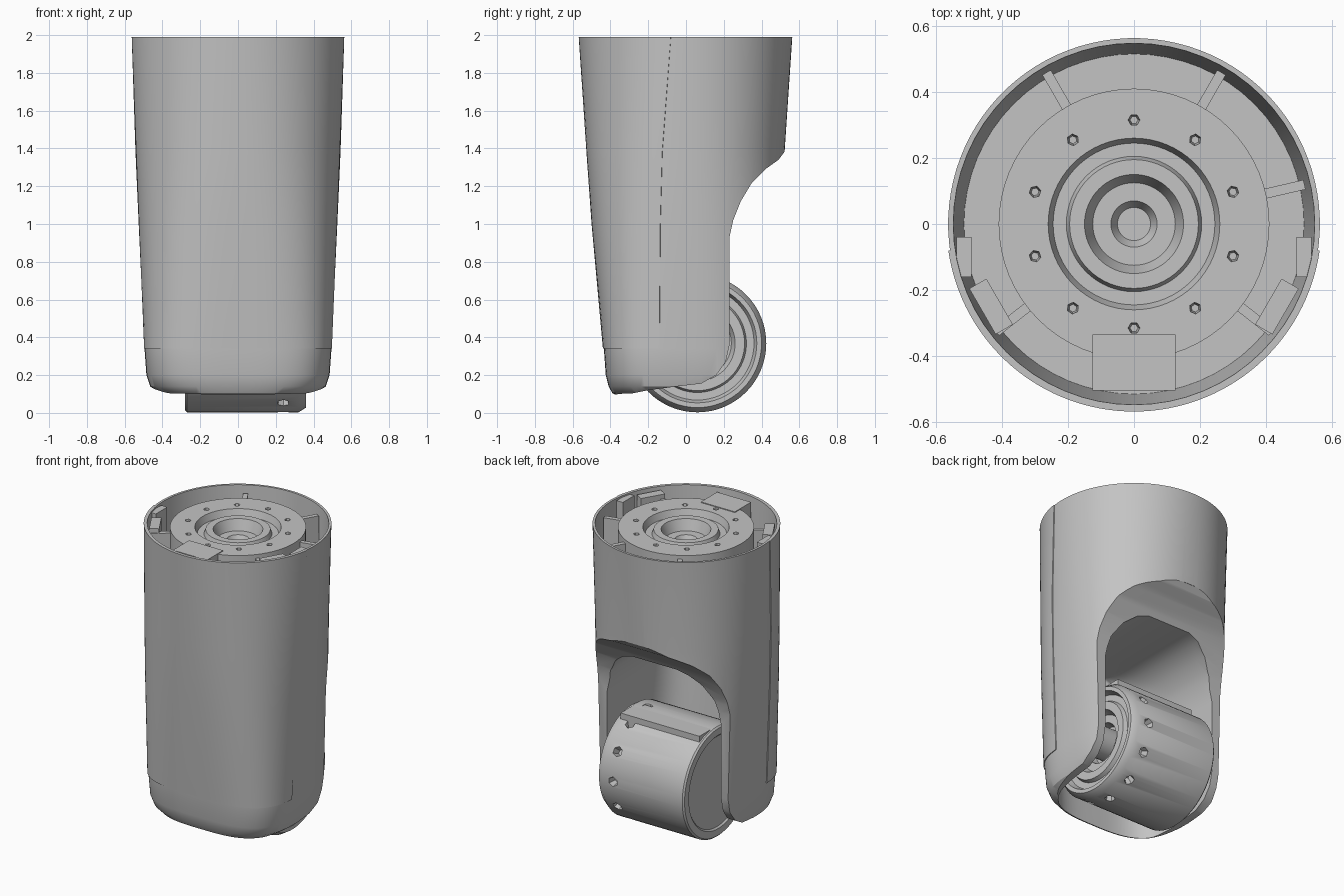
import bpy, bmesh, math
from mathutils import Matrix

if "Cube" in bpy.data.objects:
    bpy.data.objects.remove(bpy.data.objects["Cube"], do_unlink=True)

grey = bpy.data.materials.new("satin_grey")
grey.use_nodes = True
grey.diffuse_color = (0.55, 0.55, 0.55, 1)
grey.node_tree.nodes["Principled BSDF"].inputs["Base Color"].default_value = (0.55, 0.55, 0.55, 1)


def finish(name, bm):
    bmesh.ops.recalc_face_normals(bm, faces=bm.faces)
    mesh = bpy.data.meshes.new(name)
    bm.to_mesh(mesh)
    bm.free()
    mesh.materials.append(grey)
    ob = bpy.data.objects.new(name, mesh)
    bpy.context.collection.objects.link(ob)
    return ob


def activate(ob):
    bpy.ops.object.select_all(action='DESELECT')
    ob.select_set(True)
    bpy.context.view_layer.objects.active = ob


def smooth(ob):
    activate(ob)
    bpy.ops.object.shade_smooth_by_angle(angle=math.radians(32))


def cut(ob, cutter):
    activate(ob)
    mod = ob.modifiers.new("cut", 'BOOLEAN')
    mod.operation, mod.solver, mod.object = 'DIFFERENCE', 'EXACT', cutter
    bpy.ops.object.modifier_apply(modifier=mod.name)
    bpy.data.objects.remove(cutter, do_unlink=True)


def section(row, a, grow=0.0):
    # Row: height, half width, front depth, back depth, squareness (2 is round)
    z, w, f, b, n = row
    c, s = math.cos(a), math.sin(a)
    if s > 0:
        f, n = b, 1 + n / 2
    return (math.copysign((w + grow) * abs(c) ** (2 / n), c),
            math.copysign((f + grow) * abs(s) ** (2 / n), s), z)


def loft(name, rows, sides=96):
    bm = bmesh.new()
    rings = [[bm.verts.new(section(r, math.tau * (i + 0.5) / sides)) for i in range(sides)]
             for r in rows]
    for lo, hi in zip(rings, rings[1:]):
        for i in range(sides):
            j = (i + 1) % sides
            bm.faces.new((lo[i], lo[j], hi[j], hi[i]))
    bm.faces.new(rings[0])
    bm.faces.new(rings[-1])
    return finish(name, bm)


def lathe(name, profile, sides=64, matrix=Matrix()):
    # Profile of (radius, height), spun round z
    bm = bmesh.new()
    vs = [bm.verts.new((r, 0, h)) for r, h in profile]
    edges = [bm.edges.new(p) for p in zip(vs, vs[1:])]
    bmesh.ops.spin(bm, geom=vs + edges, axis=(0, 0, 1), cent=(0, 0, 0),
                   angle=math.tau, steps=sides, use_merge=True)
    bmesh.ops.remove_doubles(bm, verts=bm.verts, dist=0.0001)
    bm.transform(matrix)
    return finish(name, bm)


def cones(name, matrices, radius, depth, sides=6):
    bm = bmesh.new()
    for m in matrices:
        bmesh.ops.create_cone(bm, cap_ends=True, segments=sides, radius1=radius * 0.5,
                              radius2=radius, depth=depth, matrix=m)
    return finish(name, bm)


def block(name, centre, size, turn=0.0):
    bm = bmesh.new()
    bmesh.ops.create_cube(bm, size=1)
    bm.transform(Matrix.Rotation(turn, 4, 'Z') @ Matrix.Translation(centre)
                 @ Matrix.Diagonal((*size, 1)))
    return finish(name, bm)


def side_prism(name, points, half=1.0):
    bm = bmesh.new()
    face = bm.faces.new([bm.verts.new((-half, y, z)) for y, z in points])
    out = bmesh.ops.extrude_face_region(bm, geom=[face])
    bmesh.ops.translate(bm, vec=(2 * half, 0, 0),
                        verts=[v for v in out["geom"] if isinstance(v, bmesh.types.BMVert)])
    return finish(name, bm)


# Tapered outer housing, round at the top and squarer towards the rounded foot
shape = [(0.09, 0.37, 0.36, 0.38, 3), (0.105, 0.42, 0.39, 0.42, 3.2),
         (0.14, 0.465, 0.41, 0.47, 3.3), (0.2, 0.485, 0.425, 0.48, 3.4),
         (0.34, 0.495, 0.435, 0.49, 3.4), (1.0, 0.526, 0.495, 0.51, 2.6),
         (1.38, 0.543, 0.522, 0.522, 2.3), (1.99, 0.563, 0.563, 0.563, 2)]
housing = loft("housing", shape)

# Scooped back, rounded below
cut(housing, side_prism("scoop_cutter", [
    (1, 1.38), (0.52, 1.38), (0.49, 1.34), (0.42, 1.29), (0.35, 1.22), (0.29, 1.12),
    (0.25, 1.02), (0.23, 0.93), (0.23, 0.36), (0.21, 0.27), (0.16, 0.2), (0.08, 0.155),
    (-0.05, 0.14), (-0.2, 0.12), (-0.3, 0.1), (-0.3, -0.2), (1, -0.2)]))

# Arched fork slot for the joint
cut(housing, loft("slot_cutter", [
    (-0.1, 0.41, 0.36, 1.5, 3.4), (0.3, 0.42, 0.385, 1.5, 3.4), (0.85, 0.42, 0.43, 1.5, 3.4),
    (1.0, 0.385, 0.44, 1.5, 4), (1.1, 0.32, 0.44, 1.5, 5), (1.16, 0.24, 0.44, 1.5, 6),
    (1.185, 0.16, 0.44, 1.5, 6)]))

# Deep hollow top with tapering wall
cut(housing, lathe("top_cutter", [(0, 1.45), (0.515, 1.45), (0.548, 2.0), (0.548, 2.1), (0, 2.1)]))
smooth(housing)

# Thin front cover that wraps to the sides
bm = bmesh.new()
steps = 64
skins = []
for grow in (-0.004, 0.005):
    skin = []
    for row, edge in zip(shape[4:], (0.14, 0.135, 0.125, 0.08)):
        a = math.asin((edge / row[2]) ** (row[4] / 2))
        skin.append([bm.verts.new(section(row, math.pi + a + (math.pi - 2 * a) * i / steps, grow))
                     for i in range(steps + 1)])
    skins.append(skin)
inner, outer = skins
for k in range(len(inner) - 1):
    for i in range(steps):
        for s in skins:
            bm.faces.new((s[k][i], s[k][i + 1], s[k + 1][i + 1], s[k + 1][i]))
    for i in (0, steps):
        bm.faces.new((inner[k][i], outer[k][i], outer[k + 1][i], inner[k + 1][i]))
for k in (0, -1):
    for i in range(steps):
        bm.faces.new((inner[k][i], inner[k][i + 1], outer[k][i + 1], outer[k][i]))
smooth(finish("front_cover", bm))

# Stepped flange inside the top, with bolt holes
flange = lathe("top_flange", [
    (0, 1.44), (0.41, 1.44), (0.41, 1.965), (0.26, 1.965), (0.245, 1.92), (0.205, 1.92),
    (0.195, 1.95), (0.15, 1.95), (0.125, 1.88), (0.07, 1.88), (0.05, 1.84), (0, 1.84)])
bolts = [Matrix.Rotation(math.tau * (i + 0.5) / 10, 4, 'Z') @ Matrix.Translation((0.315, 0, 1.965))
         for i in range(10)]
cut(flange, cones("bolt_cutter", bolts, 0.024, 0.08))
smooth(flange)

# Ribs, lug and clips between the flange and the rim
for n, angle in enumerate((13, 60, 120, 218, 322)):
    block(f"top_rib_{n + 1}", (0.465, 0, 1.69), (0.13, 0.03, 0.5), math.radians(angle))
block("front_lug", (0, -0.42, 1.8), (0.25, 0.17, 0.34))
for side, name in ((1, "left"), (-1, "right")):
    block(f"{name}_cover_clip", (side * 0.515, -0.1, 1.85), (0.045, 0.12, 0.26))
    block(f"{name}_front_clip", (0.5, 0, 1.85), (0.06, 0.16, 0.24),
          math.radians(270 + side * 60))

# Rotary joint drum lying across the fork
to_x = Matrix.Translation((0, 0.06, 0.368)) @ Matrix.Rotation(math.pi / 2, 4, 'Y')
drum = lathe("joint_drum", [
    (0, -0.27), (0.3, -0.27), (0.31, -0.28), (0.355, -0.28), (0.365, -0.27), (0.365, 0.32),
    (0.34, 0.36), (0.315, 0.36), (0.3, 0.32), (0.26, 0.32), (0.25, 0.345), (0.2, 0.345),
    (0.18, 0.3), (0.13, 0.3), (0.12, 0.25), (0, 0.25)], matrix=to_x)
holes = [to_x @ Matrix.Rotation(math.tau * i / 12, 4, 'Z') @ Matrix.Translation((0.36, 0, 0.24))
         @ Matrix.Rotation(math.pi / 2, 4, 'Y') for i in range(12)]
cut(drum, cones("hole_cutter", holes, 0.042, 0.09))
smooth(drum)

# Saddle above the drum and the axle carried by the left arm
block("drum_saddle", (0.03, 0.14, 0.675), (0.58, 0.18, 0.11))
smooth(lathe("joint_axle", [(0, 0.2), (0.1, 0.2), (0.1, 0.43), (0, 0.43)], 32, to_x))
